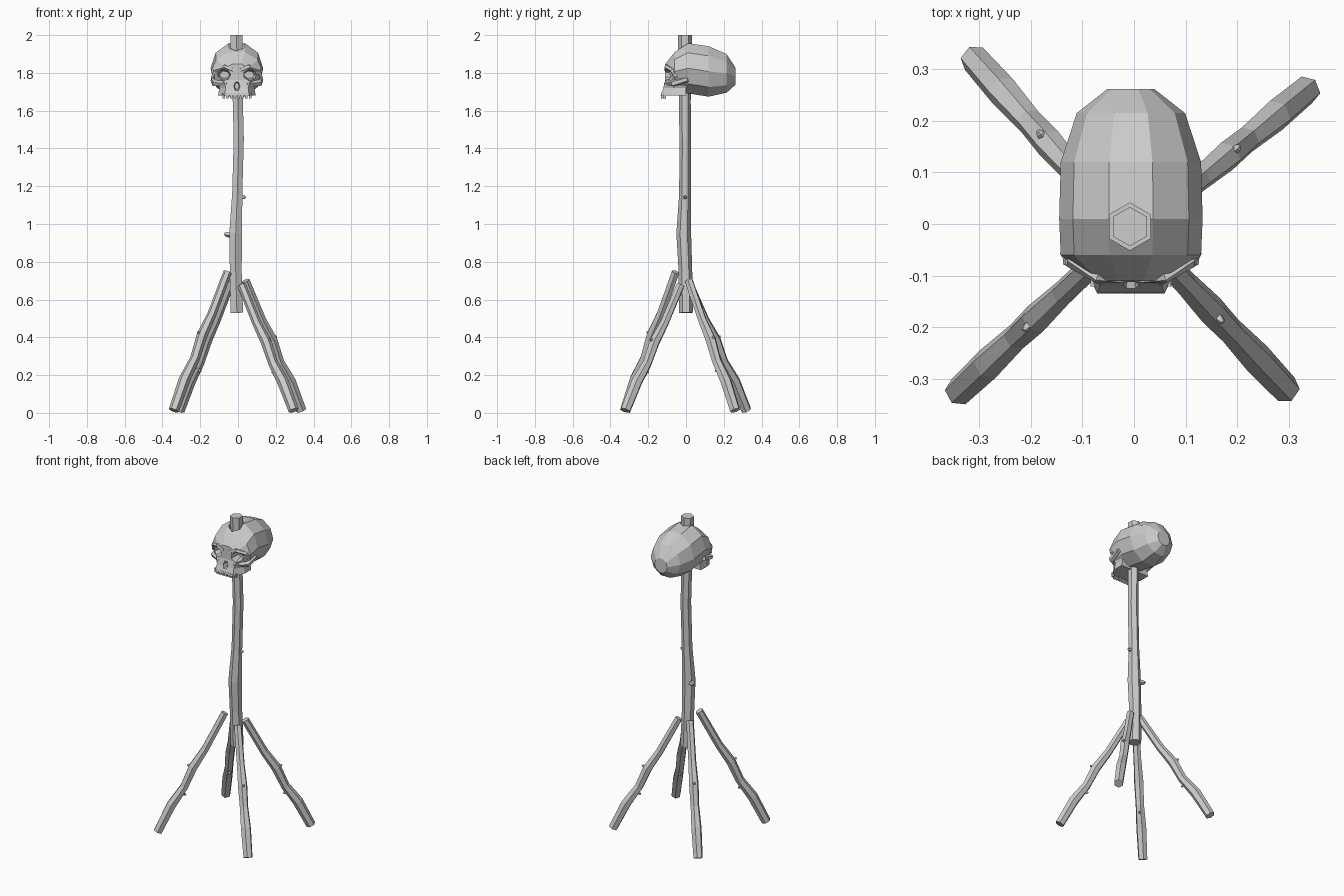
import bpy
import bmesh
import math
from mathutils import Vector

cube = bpy.data.objects.get("Cube")
if cube:
    bpy.data.objects.remove(cube, do_unlink=True)

grey = bpy.data.materials.new("pale_grey")
grey.use_nodes = True
grey.diffuse_color = (0.6, 0.6, 0.6, 1)
bsdf = next(n for n in grey.node_tree.nodes if n.type == "BSDF_PRINCIPLED")
bsdf.inputs["Base Color"].default_value = grey.diffuse_color
bsdf.inputs["Roughness"].default_value = 0.8

SKULL_X = -0.006


def loft(name, rings, x=0.0):
    """Closed flat-shaded solid through rings of equal length."""
    bm = bmesh.new()
    loops = [[bm.verts.new(p) for p in ring] for ring in rings]
    n = len(loops[0])
    for a, b in zip(loops, loops[1:]):
        for i in range(n):
            j = (i + 1) % n
            bm.faces.new((a[i], a[j], b[j], b[i]))
    bm.faces.new(loops[0])
    bm.faces.new(loops[-1])
    bmesh.ops.recalc_face_normals(bm, faces=bm.faces)
    mesh = bpy.data.meshes.new(name)
    bm.to_mesh(mesh)
    bm.free()
    mesh.materials.append(grey)
    obj = bpy.data.objects.new(name, mesh)
    obj.location.x = x
    bpy.context.collection.objects.link(obj)
    return obj


def limb(name, points, radii, sides=6, x=0.0):
    """Faceted stick following a path."""
    pts = [Vector(p) for p in points]
    rings = []
    for i, (p, r) in enumerate(zip(pts, radii)):
        tangent = pts[min(i + 1, len(pts) - 1)] - pts[max(i - 1, 0)]
        turn = Vector((0, 0, 1)).rotation_difference(tangent)
        angles = [math.pi / 2 + math.tau * k / sides for k in range(sides)]
        rings.append([p + turn @ Vector((r * math.cos(a), r * math.sin(a), 0))
                      for a in angles])
    return loft(name, rings, x)


def knot(name, base, direction, size):
    """Small broken-off twig stub."""
    d = Vector(direction).normalized() * size
    base = Vector(base)
    limb(name, (base, base + d * 2, base + d * 2.6), (size, size * 0.8, size * 0.4), 5)


def oval(x, y, z, rx, rz, n):
    """Ring in the xz plane."""
    return [(x + rx * math.cos(math.tau * k / n), y, z + rz * math.sin(math.tau * k / n))
            for k in range(n)]


# Main pole
limb("pole",
     [(-0.006, 0, 0.53), (-0.012, -0.003, 0.75), (-0.012, -0.012, 0.95),
      (-0.004, -0.005, 1.16), (0.004, -0.004, 1.45), (-0.001, -0.006, 1.65),
      (-0.008, -0.005, 2.0)],
     (0.038, 0.036, 0.039, 0.031, 0.031, 0.031, 0.038))
knot("pole_knot_upper", (0.01, -0.005, 1.14), (1, 0, 0.1), 0.012)
knot("pole_knot_lower", (-0.03, 0, 0.94), (-1, 0.4, 0.2), 0.017)

# Four splayed legs: top and foot centres
legs = {
    "back_left_leg": ((0.04, 0.015, 0.70), (0.335, 0.26, 0.013)),
    "back_right_leg": ((-0.035, 0.01, 0.70), (-0.31, 0.32, 0.013)),
    "front_right_leg": ((-0.055, -0.055, 0.745), (-0.34, -0.325, 0.013)),
    "front_left_leg": ((0.02, -0.03, 0.675), (0.295, -0.32, 0.013)),
}
for name, (top, foot) in legs.items():
    top, foot = Vector(top), Vector(foot)
    run = foot - top
    outward = Vector((run.x, run.y, 0)).normalized()
    normal = (outward - run.normalized() * outward.dot(run.normalized())).normalized()
    stations = ((0, 0, 0.023), (0.3, -0.004, 0.024), (0.46, 0.006, 0.029),
                (0.62, -0.006, 0.026), (0.78, 0.008, 0.031), (1, 0, 0.028))
    limb(name, [top + run * s + normal * off for s, off, r in stations],
         [r for s, off, r in stations])
    knot(name + "_knot_upper", top + run * 0.46 + normal * 0.018, normal, 0.010)
    knot(name + "_knot_lower", top + run * 0.67 - normal * 0.014, -normal, 0.010)

# Cranium: y, half width, bottom, top
sections = ((0.262, 0.045, 1.735, 1.83), (0.215, 0.105, 1.69, 1.905),
            (0.12, 0.136, 1.667, 1.948), (0.01, 0.139, 1.685, 1.964),
            (-0.06, 0.136, 1.70, 1.915), (-0.11, 0.078, 1.73, 1.85))
skull = loft("skull", [oval(0, y, (lo + hi) / 2, w, (hi - lo) / 2, 10)
                       for y, w, lo, hi in sections], SKULL_X)

# Upper jaw block: height, half width, front
jaw = loft("jaw", [[(-w, 0, z), (-w, -0.065, z), (-0.65 * w, front, z),
                    (0.65 * w, front, z), (w, -0.065, z), (w, 0, z)]
                   for z, w, front in ((1.68, 0.1, -0.135), (1.72, 0.092, -0.12),
                                       (1.78, 0.115, -0.106))], SKULL_X)

# Eye sockets, nose hole and crown hole
cutters = [loft("socket_cutter", [oval(s * 0.082, -0.17, 1.79, 0.055, 0.044, 7),
                                  oval(s * 0.065, -0.05, 1.79, 0.026, 0.02, 7)], SKULL_X)
           for s in (-1, 1)]
cutters.append(loft("nose_cutter", [oval(0, -0.17, 1.73, 0.024, 0.036, 6),
                                    oval(0, -0.085, 1.73, 0.012, 0.018, 6)], SKULL_X))
cutters.append(limb("crown_cutter", [(-0.008, -0.005, 1.9), (-0.008, -0.005, 2.05)],
                    (0.046, 0.046)))
for tool, operation in [(jaw, "UNION")] + [(c, "DIFFERENCE") for c in cutters]:
    tool.hide_render = True
    mod = skull.modifiers.new(tool.name, "BOOLEAN")
    mod.operation = operation
    mod.solver = "EXACT"
    mod.object = tool
bpy.context.view_layer.update()
result = bpy.data.meshes.new_from_object(
    skull.evaluated_get(bpy.context.evaluated_depsgraph_get()))
skull.modifiers.clear()
skull.data = result
for tool in [jaw] + cutters:
    bpy.data.objects.remove(tool, do_unlink=True)

# Brow ridges and cheekbones
for side, s in (("left", 1), ("right", -1)):
    limb(side + "_brow",
         [(s * 0.02, -0.105, 1.815), (s * 0.065, -0.102, 1.833),
          (s * 0.115, -0.073, 1.812), (s * 0.126, -0.055, 1.775)],
         (0.011, 0.013, 0.013, 0.012), 5, SKULL_X)
    limb(side + "_cheekbone",
         [(s * 0.05, -0.107, 1.742), (s * 0.118, -0.068, 1.745), (s * 0.126, 0.01, 1.765)],
         (0.012, 0.018, 0.014), 5, SKULL_X)

# Upper teeth
for k in range(8):
    x = -0.07 + 0.02 * k
    y = -0.125 + 0.012 * (abs(x) > 0.06)
    loft("tooth_%d" % (k + 1),
         [[(x + a * w, y + b * w, z) for a, b in ((-1, -1), (1, -1), (1, 1), (-1, 1))]
          for z, w in ((1.664, 0.006), (1.69, 0.008))], SKULL_X)
